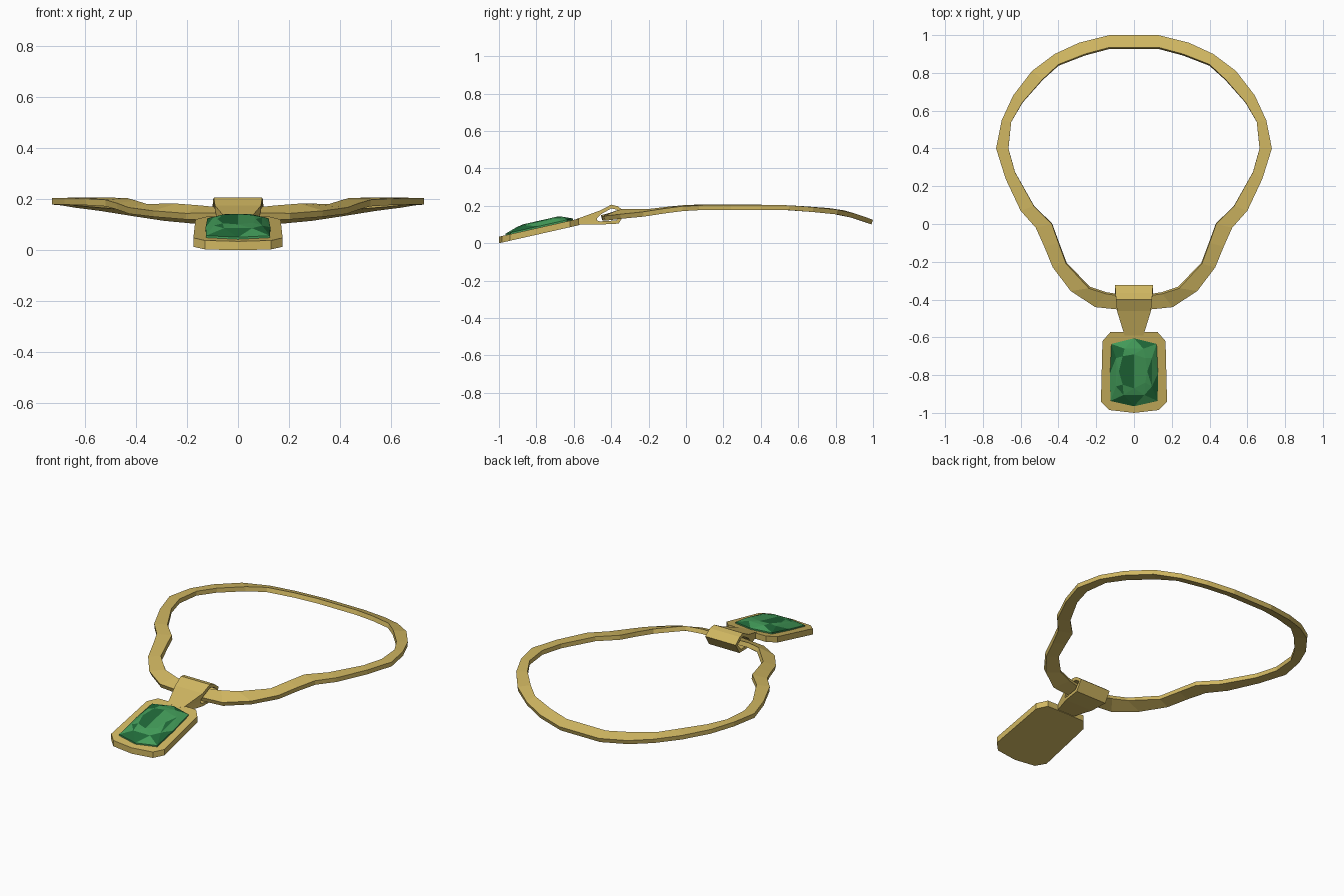
import bpy, bmesh
from mathutils import Vector

if "Cube" in bpy.data.objects:
    bpy.data.objects.remove(bpy.data.objects["Cube"])


def mat(name, rgb):
    m = bpy.data.materials.new(name)
    m.diffuse_color = (*rgb, 1)
    m.use_nodes = True
    m.node_tree.nodes["Principled BSDF"].inputs["Base Color"].default_value = m.diffuse_color
    return m


gold = mat("gold", (0.63, 0.47, 0.12))
green = mat("emerald green", (0.055, 0.33, 0.10))
dark = mat("deep emerald", (0.014, 0.14, 0.04))


def make(name, verts, faces, mats, rule=None):
    me = bpy.data.meshes.new(name)
    me.from_pydata(verts, [], faces)
    for m in mats:
        me.materials.append(m)
    if rule:
        for p in me.polygons:
            p.material_index = rule(p.index)
    bm = bmesh.new()
    bm.from_mesh(me)
    bmesh.ops.recalc_face_normals(bm, faces=bm.faces)
    bm.to_mesh(me)
    bm.free()
    ob = bpy.data.objects.new(name, me)
    bpy.context.collection.objects.link(ob)
    return ob


def bridge(a, b, n):
    """Quads between two closed rings of n vertices starting at a and b."""
    return [(a + i, a + (i + 1) % n, b + (i + 1) % n, b + i) for i in range(n)]


def mirrored(half):
    """Half outline (first and last on x = 0) to a full closed outline."""
    return half + [(-p[0], *p[1:]) for p in half[-2:0:-1]]


# Necklace band: stations of outer x, y, z and inner x, y, z (right half)
stations = [
    (0.00, 1.00, .125, 0.00, .935, .147), (0.13, 1.00, .125, 0.13, .935, .147),
    (0.29, .96, .14, 0.26, .90, .16), (0.42, .90, .16, 0.40, .845, .176),
    (0.54, .81, .18, 0.485, .765, .188), (0.64, .68, .193, 0.59, .645, .197),
    (0.70, .55, .203, 0.65, .54, .203), (0.73, .40, .205, 0.665, .40, .206),
    (0.68, .24, .205, 0.63, .275, .206), (0.60, .07, .203, 0.53, .095, .207),
    (0.52, -.02, .198, 0.435, 0.00, .205), (0.475, -.12, .185, 0.40, -.10, .195),
    (0.43, -.23, .168, 0.36, -.21, .182), (0.335, -.355, .155, 0.24, -.34, .183),
    (0.205, -.44, .145, 0.15, -.37, .176), (0.09, -.452, .146, 0.09, -.378, .17),
    (0.00, -.455, .15, 0.00, -.38, .17)]
loop = [(Vector(s[:3]), Vector(s[3:])) for s in stations]
flip = Vector((-1, 1, 1))
loop += [(o * flip, i * flip) for o, i in loop[-2:0:-1]]
n = len(loop)
rings = [[], [], [], []]
for k, (o, i) in enumerate(loop):
    tangent = sum(loop[(k + 1) % n], Vector()) - sum(loop[k - 1], Vector())
    down = (i - o).cross(tangent).normalized() * 0.026
    if down.z > 0:
        down = -down
    for ring, v in zip(rings, (o, i, i + down, o + down)):
        ring.append(v)
faces = []
for r in range(4):
    faces += bridge(r * n, (r + 1) % 4 * n, n)
make("necklace_band", sum(rings, []), faces, [gold])


# Pendant setting: chamfered sloping plate
def slope(y):
    return 0.13 + 0.226 * (y + 0.58)


outline = mirrored([(0, -1.0), (.13, -.985), (.175, -.94), (.167, -.62),
                    (.125, -.572), (0, -.57)])
n = len(outline)
verts = [(x, y, slope(y)) for x, y in outline]
verts += [(x, y, slope(y) - 0.035) for x, y in outline]
make("pendant_setting", verts,
     [tuple(range(n)), tuple(range(n, 2 * n))] + bridge(0, n, n), [gold])

# Emerald: girdle, faceted crown and table, alternating two greens
girdle = mirrored([(0, -.965), (.125, -.937), (.127, -.79), (.12, -.635), (0, -.605)])
crown = [(.055, -.905), (.095, -.86), (.095, -.71), (.05, -.66)]
crown += [(-x, y) for x, y in crown[::-1]]
table = [(0, -.87), (.06, -.84), (.07, -.78), (.06, -.71),
         (0, -.69), (-.06, -.70), (-.08, -.78), (-.06, -.85)]
n = 8
verts = []
for ring, h in ((girdle, -.01), (girdle, .008), (crown, .030), (table, .037)):
    verts += [(x, y, slope(y) + h) for x, y in ring]
faces = bridge(0, n, n)
colour = [0] * n
for a, b, step in ((n, 2 * n, 0), (2 * n, 3 * n, 1)):
    for i in range(n):
        j = (i + 1) % n
        if step == 0:
            faces += [(a + i, a + j, b + i), (a + j, b + j, b + i)]
            colour += [i % 2, int(i in (0, 4, 7))]
        else:
            faces += [(a + i, a + j, b + j), (a + i, b + j, b + i)]
            colour += [int(i in (1, 4, 6)), 0]
t = 3 * n
faces += [(t, t + 1, t + 2, t + 3, t + 4), (t, t + 4, t + 5, t + 6, t + 7)]
colour += [0, 1]
faces.append(tuple(range(n)))
colour.append(1)
make("emerald", verts, faces, [green, dark], lambda i: colour[i])

# Bail: tapered hollow sleeve around the band, profile rows of
# outer y, z, inner y, z, outer half width, inner half width
profile = [(-.59, .10, -.475, .122, .05, .085), (-.59, .128, -.475, .135, .05, .085),
           (-.46, .175, -.455, .155, .09, .09), (-.40, .206, -.40, .186, .095, .095),
           (-.365, .198, -.37, .180, .098, .098), (-.323, .165, -.342, .160, .10, .10),
           (-.36, .105, -.372, .122, .10, .10), (-.46, .10, -.46, .117, .09, .09)]
n = len(profile)
verts = [(s * p[4], p[0], p[1]) for s in (1, -1) for p in profile]
verts += [(s * p[5], p[2], p[3]) for s in (1, -1) for p in profile]
make("bail", verts, bridge(0, n, n) + bridge(2 * n, 3 * n, n)
     + bridge(0, 2 * n, n) + bridge(n, 3 * n, n), [gold])
